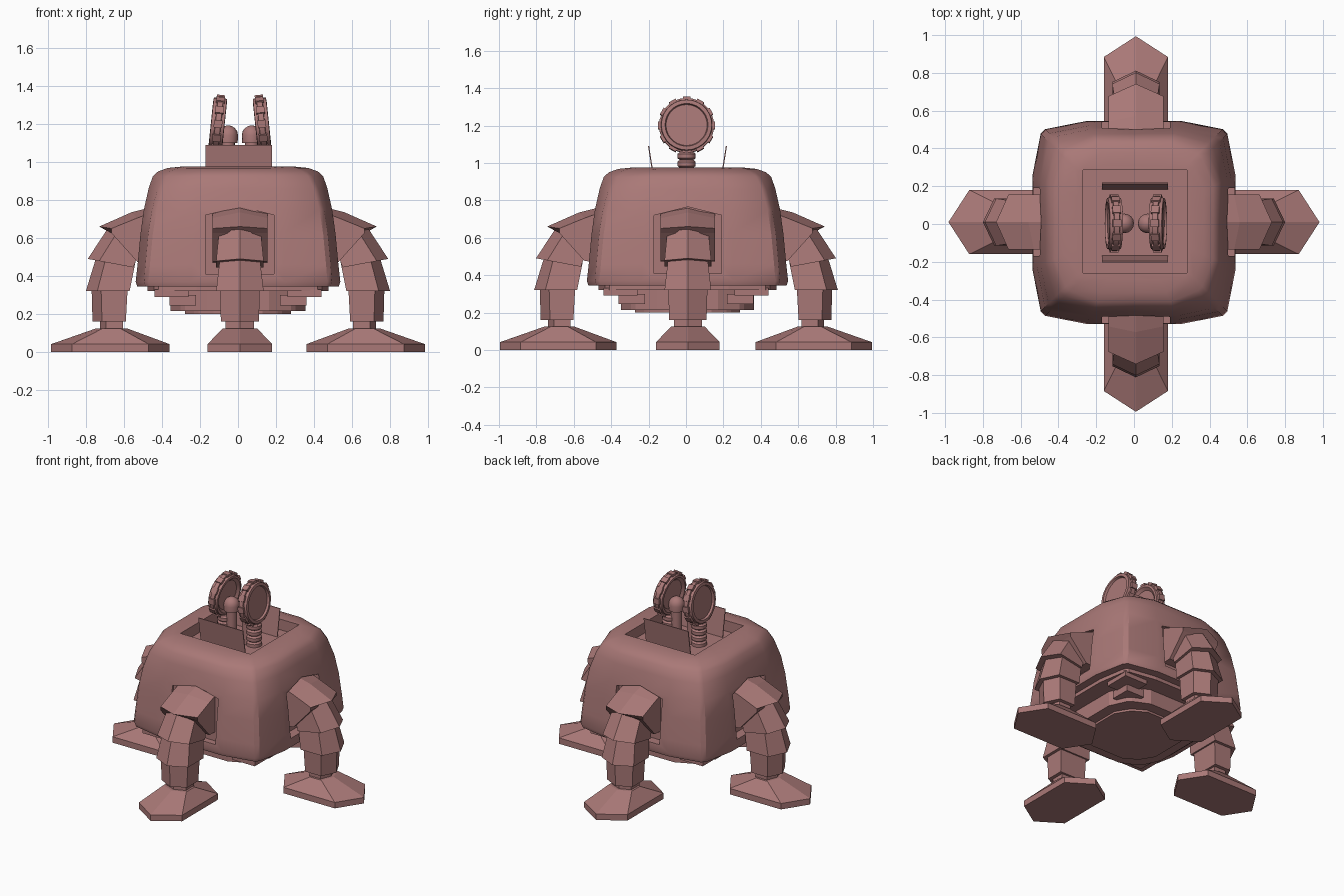
import bpy, bmesh, math
from mathutils import Matrix, Vector

if "Cube" in bpy.data.objects:
    bpy.data.objects.remove(bpy.data.objects["Cube"])

clay = bpy.data.materials.new("dusty_red")
clay.diffuse_color = (0.40, 0.19, 0.185, 1)
clay.use_nodes = True
clay.node_tree.nodes["Principled BSDF"].inputs["Base Color"].default_value = clay.diffuse_color


def finish(name, bm, matrix=None, smooth=None):
    """Turn a bmesh into a named, coloured object."""
    if matrix:
        bm.transform(matrix)
    bmesh.ops.recalc_face_normals(bm, faces=bm.faces)
    me = bpy.data.meshes.new(name)
    bm.to_mesh(me)
    bm.free()
    me.materials.append(clay)
    ob = bpy.data.objects.new(name, me)
    bpy.context.collection.objects.link(ob)
    if smooth:
        bpy.context.view_layer.objects.active = ob
        ob.select_set(True)
        bpy.ops.object.shade_smooth_by_angle(angle=math.radians(smooth))
        ob.select_set(False)
    return ob


def loft(name, rings, matrix=None, smooth=None):
    """Skin a stack of equal-length rings and cap both ends."""
    bm = bmesh.new()
    vs = [[bm.verts.new(p) for p in ring] for ring in rings]
    n = len(rings[0])
    for a, b in zip(vs, vs[1:]):
        for i in range(n):
            bm.faces.new((a[i], a[(i + 1) % n], b[(i + 1) % n], b[i]))
    bm.faces.new(vs[0])
    bm.faces.new(vs[-1])
    return finish(name, bm, matrix, smooth)


def box(name, x0, x1, y0, y1, z0, z1, matrix=None):
    ring = [(x0, y0), (x1, y0), (x1, y1), (x0, y1)]
    return loft(name, [[(x, y, z) for x, y in ring] for z in (z0, z1)], matrix)


def lathe(name, profile, segs, matrix, smooth=35):
    """Spin (radius, height) points around z."""
    rings = [[(r * math.cos(2 * math.pi * i / segs), r * math.sin(2 * math.pi * i / segs), z)
              for i in range(segs)] for r, z in profile]
    return loft(name, rings, matrix, smooth)


def cut(target, cutter):
    cutter.hide_render = True
    cutter.hide_viewport = True
    cutter.display_type = 'WIRE'
    mod = target.modifiers.new("cut", 'BOOLEAN')
    mod.operation = 'DIFFERENCE'
    mod.solver = 'EXACT'
    mod.object = cutter


def body_ring(half, corner, z):
    """Bulged square: flat middle, side bends, one corner."""
    bend = half * 0.46
    out = []
    for k in range(4):
        c, s = round(math.cos(k * math.pi / 2)), round(math.sin(k * math.pi / 2))
        for x, y in ((half, 0), (half, bend), (corner + 0.012, corner - 0.012), (corner - 0.012, corner + 0.012),
                     (bend, half)):
            out.append((x * c - y * s, x * s + y * c + 0.008, z))
    return out


# Body shell, widest at the base and rounded over at the top
levels = [(0.53, 0.475, 0.345), (0.538, 0.482, 0.37), (0.528, 0.475, 0.46), (0.513, 0.46, 0.62),
          (0.495, 0.44, 0.75), (0.47, 0.41, 0.86), (0.448, 0.38, 0.925), (0.42, 0.35, 0.95),
          (0.37, 0.305, 0.968), (0.30, 0.28, 0.975)]
body = loft("body", [body_ring(*lv) for lv in levels], smooth=32)

# Hatch well in the top
cut(body, box("hatch_cutter", -0.27, 0.28, -0.26, 0.285, 0.90, 1.1))

# Stepped underside
loft("under_plate", [body_ring(0.475, 0.43, z) for z in (0.32, 0.36)])
loft("under_tier", [body_ring(0.355, 0.29, z) for z in (0.215, 0.33)])
loft("under_cap", [body_ring(0.28, 0.22, z) for z in (0.20, 0.22)])
for sx in (-1, 1):
    for sy in (-1, 1):
        m = Matrix.Translation((sx * 0.35, sy * 0.35, 0))
        box("corner_block", -0.09, 0.09, -0.09, 0.09, 0.29, 0.33, m)
        m = Matrix.Translation((sx * 0.29, sy * 0.29, 0))
        box("corner_step", -0.07, 0.07, -0.07, 0.07, 0.245, 0.30, m)


def leg_ring(r0, z0, r1, z1, w, point=0.05):
    """Pentagon section with a pointed outer side; z slopes from z0 to z1."""
    zs = z0 + (z1 - z0) * (r1 - point - r0) / (r1 - r0)
    return [(r0, -w, z0), (r1 - point, -w, zs), (r1, 0, z1), (r1 - point, w, zs), (r0, w, z0)]


def foot_ring(r0, r1, w, point, z):
    return [(r0, 0, z), (r0 + point, -w, z), (r1 - point, -w, z),
            (r1, 0, z), (r1 - point, w, z), (r0 + point, w, z)]


def shoulder_ring(r, tip, w, low, eave, ridge):
    return [(r, -w, low), (r, -w, eave), (r + tip, 0, ridge), (r, w, eave), (r, w, low)]


for k, side in enumerate(("right", "back", "left", "front")):
    # Legs on the y axis stand slightly farther out
    shift = 0.012 if k % 2 else 0.0
    m = (Matrix.Translation((0.01 * (k % 2), 0.01 * (1 - k % 2), 0))
         @ Matrix.Rotation(k * math.pi / 2, 4, 'Z') @ Matrix.Translation((shift, 0, 0)))
    # Arched socket in the body wall
    arch = [(-0.18, 0.41), (0.18, 0.41), (0.18, 0.72), (0, 0.765), (-0.18, 0.72)]
    cut(body, loft(side + "_socket_cutter", [[(r, t, z) for t, z in arch] for r in (0.468, 0.62)], m))
    # Armoured shoulder
    loft(side + "_shoulder", [shoulder_ring(0.42, 0.0, 0.145, 0.47, 0.745, 0.77),
                              shoulder_ring(0.53, 0.03, 0.145, 0.475, 0.705, 0.735),
                              shoulder_ring(0.665, 0.065, 0.145, 0.625, 0.65, 0.66)], m)
    # Overlapping leg segments
    loft(side + "_upper_leg", [leg_ring(0.55, 0.445, 0.79, 0.49, 0.125, 0.06),
                               leg_ring(0.50, 0.58, 0.685, 0.65, 0.11)], m)
    loft(side + "_middle_leg", [leg_ring(0.57, 0.32, 0.80, 0.32, 0.125, 0.06),
                                leg_ring(0.54, 0.47, 0.745, 0.50, 0.105)], m)
    loft(side + "_lower_leg", [leg_ring(0.59, 0.16, 0.765, 0.16, 0.10),
                               leg_ring(0.58, 0.34, 0.77, 0.34, 0.105)], m)
    loft(side + "_ankle", [leg_ring(0.605, z, 0.725, z, 0.075, 0.03) for z in (0.10, 0.18)], m)
    # Six-sided foot
    loft(side + "_foot", [foot_ring(0.36, 0.982, 0.17, 0.11, 0.0), foot_ring(0.36, 0.982, 0.17, 0.11, 0.042),
                          foot_ring(0.585, 0.745, 0.09, 0.035, 0.125)], m)

# Raised hatch flaps
for s in (-1, 1):
    loft("hatch_flap", [[(x, 0.008 + s * (y + d), z) for x, y, z in
                         ((-0.17, 0.175, 0.90), (0.18, 0.175, 0.90), (0.18, 0.205, 1.09), (-0.17, 0.205, 1.09))]
                        for d in (0, 0.006)])

# Paired round dishes on ribbed stems, each with a domed post
for s in (-1, 1):
    place = Matrix.Translation((0.01 + s * 0.115, 0.003, 1.20))
    turn = place @ Matrix.Rotation(-s * math.radians(6), 4, 'Y') @ Matrix.Rotation(s * math.pi / 2, 4, 'Y')
    lathe("dish", [(0.10, -0.02), (0.12, -0.035), (0.135, -0.033), (0.138, -0.016), (0.147, -0.014), (0.147, 0.014),
                   (0.138, 0.016), (0.135, 0.036), (0.115, 0.038), (0.11, 0.024), (0.05, 0.024)], 28, turn)
    for i in range(12):
        box("dish_tooth", 0.13, 0.153, -0.02, 0.02, -0.022, 0.022,
            turn @ Matrix.Rotation(i * math.pi / 6, 4, 'Z'))
    ribs = []
    for i in range(4):
        z = 0.89 + i * 0.042
        ribs += [(0.038, z), (0.05, z + 0.01), (0.05, z + 0.032), (0.038, z + 0.042)]
    lathe("stem", ribs, 14, Matrix.Translation((0.01 + s * 0.115, 0.003, 0)))
    dome = [(0.035, 0.89), (0.035, 1.10), (0.05, 1.10)]
    dome += [(0.052 * math.cos(a), 1.14 + 0.052 * math.sin(a)) for a in (0, 0.4, 0.8, 1.2, 1.5)]
    lathe("domed_post", dome, 16, Matrix.Translation((0.01 + s * 0.062, 0.003, 0)))
